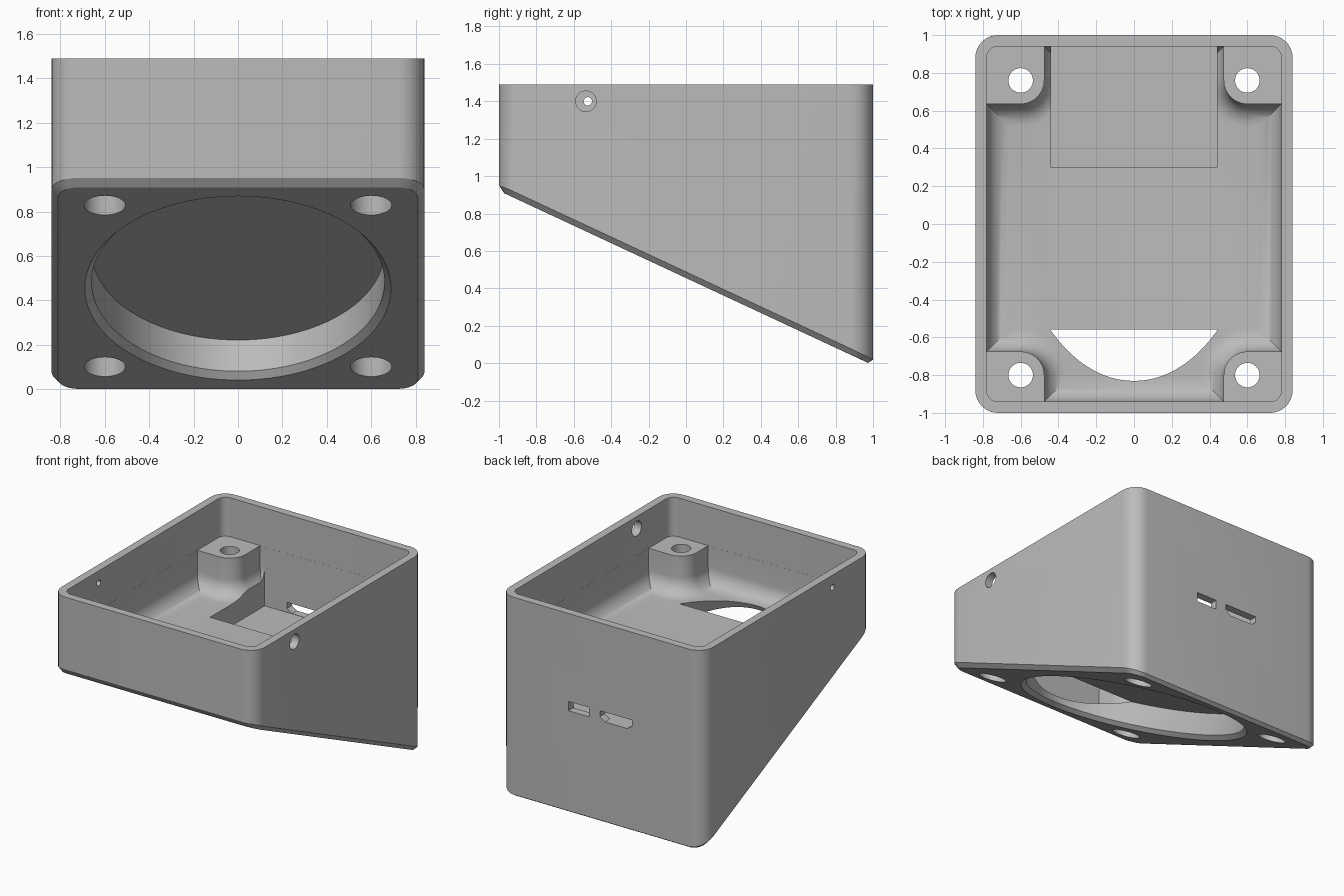
import bpy, bmesh
from math import sin, cos, tan, pi, radians
from mathutils import Vector

cube = bpy.data.objects.get("Cube")
if cube:
    bpy.data.objects.remove(cube, do_unlink=True)

TILT = radians(25)
MID, TOP, FLOOR, POST_TOP = 0.455, 1.49, 0.92, 1.2
POST_X, POST_R = 0.6, 0.125
POST_Y = {1: 0.76, -1: 0.8}

grey = bpy.data.materials.new("plain grey")
grey.use_nodes = True
grey.diffuse_color = (0.5, 0.5, 0.5, 1)
grey.node_tree.nodes["Principled BSDF"].inputs["Base Color"].default_value = grey.diffuse_color


def arc(cx, cy, r, start, end, steps=8):
    return [(cx + r * cos(start + (end - start) * i / steps),
             cy + r * sin(start + (end - start) * i / steps)) for i in range(steps + 1)]


def rounded_rect(hx, hy, r):
    pts = []
    for i, (sx, sy) in enumerate([(1, 1), (-1, 1), (-1, -1), (1, -1)]):
        pts += arc(sx * (hx - r), sy * (hy - r), r, i * pi / 2, (i + 1) * pi / 2)
    return pts


def loft(name, rings, bevel=0, segments=1):
    """Solid through matching rings; the first cap's rim can be bevelled."""
    bm = bmesh.new()
    loops = [[bm.verts.new(p) for p in ring] for ring in rings]
    n = len(loops[0])
    first = bm.faces.new(loops[0])
    bm.faces.new(loops[-1])
    for a, b in zip(loops, loops[1:]):
        for i in range(n):
            bm.faces.new((a[i], a[(i + 1) % n], b[(i + 1) % n], b[i]))
    bmesh.ops.recalc_face_normals(bm, faces=bm.faces)
    if bevel:
        bmesh.ops.bevel(bm, geom=list(first.edges), offset=bevel, segments=segments,
                        profile=0.5, affect='EDGES', clamp_overlap=False)
    mesh = bpy.data.meshes.new(name)
    bm.to_mesh(mesh)
    bm.free()
    obj = bpy.data.objects.new(name, mesh)
    bpy.context.collection.objects.link(obj)
    return obj


def prism(name, pts, low, high, axis='z', **kw):
    def place(p, h):
        return {'z': (p[0], p[1], h), 'y': (p[0], h, p[1]), 'x': (h, p[0], p[1])}[axis]
    return loft(name, [[place(p, h) for p in pts] for h in (low, high)], **kw)


def circle(cx, cy, r):
    return arc(cx, cy, r, 0, 2 * pi, 40)[:-1]


def box(x0, x1, y0, y1):
    return [(x0, y0), (x1, y0), (x1, y1), (x0, y1)]


# Outer wedge with a chamfered sloping base
outline = rounded_rect(0.84, 1.0, 0.12)
body = loft("wedge_enclosure", [[(x, y, MID - tan(TILT) * y) for x, y in outline],
                                [(x, y, TOP) for x, y in outline]], bevel=0.03)
body.data.materials.append(grey)
cutters = []

# Lower cavity: notched around the corner posts, filleted at the floor
notched = []
for sx, sy in [(1, 1), (-1, 1), (-1, -1), (1, -1)]:
    cy = POST_Y[sy]
    corner = [(0.78, cy - POST_R)] + arc(POST_X, cy, POST_R, 1.5 * pi, pi) + [(POST_X - POST_R, 0.94)]
    corner = [(sx * x, sy * y) for x, y in corner]
    notched += corner if sx * sy > 0 else corner[::-1]
cutters.append(prism("lower_cavity", notched, FLOOR, POST_TOP + 0.05, bevel=0.12, segments=8))

# Upper cavity: clear space above the posts
cutters.append(prism("upper_cavity", rounded_rect(0.7805, 0.9405, 0.06), POST_TOP, TOP + 0.1))

# Electronics pocket at the rear
cutters.append(prism("rear_pocket", box(-0.44, 0.44, 0.3, 0.942), 0.76, 1.1))

# Oval recess set square to the sloping base
along = Vector((0, cos(TILT), -sin(TILT)))
inward = Vector((0, sin(TILT), cos(TILT)))
rings = []
for depth, rx, ry in [(-0.02, 0.71, 1.0), (0.03, 0.66, 0.95), (0.185, 0.66, 0.95)]:
    centre = Vector((0, 0, MID)) + inward * depth
    rings.append([centre + Vector((rx * cos(a), 0, 0)) + along * (ry * sin(a))
                  for a in [2 * pi * i / 96 for i in range(96)]])
cutters.append(loft("oval_recess", rings))

# Screw holes through the posts, wider from below
for sx in (-1, 1):
    for sy in (-1, 1):
        cx, cy = sx * POST_X, sy * POST_Y[sy]
        cutters.append(prism("screw_head_bore", circle(cx, cy, 0.093), -0.1, 1.05))
        cutters.append(prism("screw_hole", circle(cx, cy, 0.065), 0.9, 1.3))

# Side holes: large on the left wall, small on the right
cutters.append(prism("left_side_hole", circle(-0.535, 1.4, 0.055), 0.7, 0.9, 'x'))
cutters.append(prism("right_side_hole", circle(-0.525, 1.4, 0.022), -0.9, -0.7, 'x'))

# Connector openings in the rear wall
cutters.append(prism("small_port", box(0.1, 0.27, 0.765, 0.835), 0.92, 1.05, 'y'))
port = [(-0.255, 0.835), (-0.255, 0.79), (-0.215, 0.762), (-0.03, 0.762), (0.01, 0.79), (0.01, 0.835)]
cutters.append(prism("large_port", port, 0.92, 1.05, 'y'))

# Cut everything out, then shade
bpy.ops.object.select_all(action='DESELECT')
bpy.context.view_layer.objects.active = body
body.select_set(True)
for cutter in cutters:
    cutter.hide_render = True
    mod = body.modifiers.new(cutter.name, 'BOOLEAN')
    mod.operation = 'DIFFERENCE'
    mod.solver = 'EXACT'
    mod.object = cutter
    bpy.ops.object.modifier_apply(modifier=mod.name)
    bpy.data.objects.remove(cutter, do_unlink=True)
bpy.ops.object.shade_smooth_by_angle(angle=radians(25))
